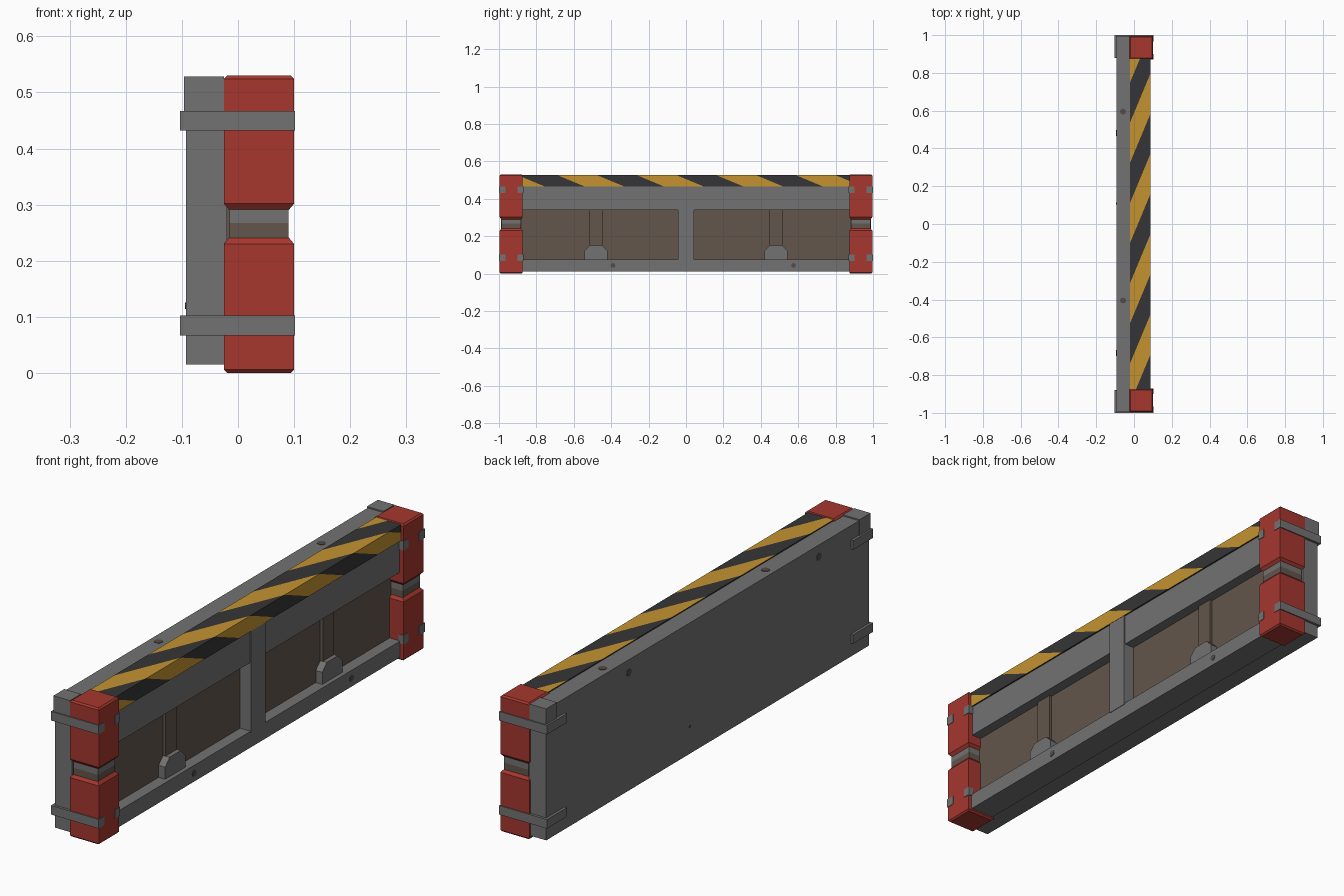
import bpy, bmesh, math
from mathutils import Vector, Matrix

if "Cube" in bpy.data.objects:
    bpy.data.objects.remove(bpy.data.objects["Cube"])


def material(name, r, g, b):
    m = bpy.data.materials.new(name)
    m.diffuse_color = (r, g, b, 1)
    m.use_nodes = True
    m.node_tree.nodes["Principled BSDF"].inputs["Base Color"].default_value = m.diffuse_color
    return m


GREY = material("grey metal", 0.17, 0.17, 0.17)
RED = material("red paint", 0.38, 0.038, 0.028)
YELLOW = material("hazard yellow", 0.55, 0.29, 0.03)
DARK = material("hazard dark", 0.036, 0.036, 0.038)
BROWN = material("brown panel", 0.122, 0.092, 0.07)
SPOT = material("bolt brown", 0.09, 0.07, 0.055)


def finish(name, bm, *mats, recalc=True):
    if recalc:
        bmesh.ops.recalc_face_normals(bm, faces=bm.faces[:])
    me = bpy.data.meshes.new(name)
    bm.to_mesh(me)
    bm.free()
    for m in mats:
        me.materials.append(m)
    ob = bpy.data.objects.new(name, me)
    bpy.context.collection.objects.link(ob)
    return ob


def boxes(name, mat, *specs):
    """Each spec: x0, x1, y0, y1, z0, z1."""
    bm = bmesh.new()
    for x0, x1, y0, y1, z0, z1 in specs:
        mtx = Matrix.Translation(((x0 + x1) / 2, (y0 + y1) / 2, (z0 + z1) / 2))
        mtx = mtx @ Matrix.Diagonal((x1 - x0, abs(y1 - y0), z1 - z0, 1))
        bmesh.ops.create_cube(bm, size=1, matrix=mtx)
    return finish(name, bm, mat)


def stacked(name, mat, x0, x1, y0, y1, levels):
    """Rectangular column; levels are (z, inset)."""
    bm = bmesh.new()
    rings = []
    for z, i in levels:
        rings.append([bm.verts.new(p) for p in (
            (x0 + i, y0 + i, z), (x1 - i, y0 + i, z),
            (x1 - i, y1 - i, z), (x0 + i, y1 - i, z))])
    for a, b in zip(rings, rings[1:]):
        for k in range(4):
            n = (k + 1) % 4
            bm.faces.new((a[k], a[n], b[n], b[k]))
    bm.faces.new(rings[0])
    bm.faces.new(rings[-1])
    return finish(name, bm, mat)


# Main body: back slab, recessed panel, rails and middle divider
boxes("back_slab", GREY, (-0.093, -0.02, -0.99, 0.99, 0.015, 0.523))
boxes("recessed_panel", BROWN, (-0.02, 0.04, -0.88, 0.88, 0.06, 0.36))
boxes("lower_rail", GREY, (-0.019, 0.085, -0.88, 0.88, 0.012, 0.075))
boxes("upper_rail", GREY, (-0.019, 0.082, -0.88, 0.88, 0.34, 0.466))
boxes("middle_divider", GREY, (0.03, 0.087, -0.044, 0.044, 0.07, 0.466))

# Hazard beam: top and front strips cut into slanted stripes
PERIOD, SLOPE, START = 0.425, 2.4, -0.90
X0, X1, Z0, Z1, Y = -0.02, 0.088, 0.465, 0.527, 0.88


def wrapped(p):
    s = p.x if p.z > Z1 - 1e-5 else X1 + Z1 - p.z
    return p.y - SLOPE * s


bm = bmesh.new()
strips = (
    ([(X0, -Y, Z1), (X1, -Y, Z1), (X1, Y, Z1), (X0, Y, Z1)],
     Vector((-SLOPE, 1, 0)), 0),
    ([(X1, -Y, Z0), (X1, Y, Z0), (X1, Y, Z1), (X1, -Y, Z1)],
     Vector((0, 1, SLOPE)), SLOPE * (X1 + Z1)),
)
for pts, normal, offset in strips:
    part = bmesh.new()
    part.faces.new([part.verts.new(p) for p in pts])
    for k in range(-2, 6):
        for edge in (0, 0.5):
            u = START + (k + edge) * PERIOD
            bmesh.ops.bisect_plane(
                part, geom=part.verts[:] + part.edges[:] + part.faces[:],
                plane_co=(0, u + offset, 0), plane_no=normal, dist=1e-6)
    for f in part.faces:
        u = wrapped(f.calc_center_median())
        phase = ((u - START) / PERIOD) % 1
        bm_face = bm.faces.new([bm.verts.new(v.co) for v in f.verts])
        bm_face.material_index = 0 if phase < 0.5 else 1
    part.free()
# beam underside and back
for pts in ([(X0, -Y, Z0), (X0, Y, Z0), (X1, Y, Z0), (X1, -Y, Z0)],
            [(X0, -Y, Z0), (X0, -Y, Z1), (X0, Y, Z1), (X0, Y, Z0)]):
    bm.faces.new([bm.verts.new(p) for p in pts]).material_index = 1
finish("hazard_beam", bm, YELLOW, DARK, recalc=False)

# Small ribs and feet in the two recesses
for side, yc in (("left", -0.482), ("right", 0.482)):
    boxes(side + "_rib", BROWN, (0.035, 0.051, yc - 0.035, yc + 0.035, 0.07, 0.345))
    outline = [(-0.062, 0.07), (0.062, 0.07), (0.062, 0.122), (0.034, 0.15),
               (-0.034, 0.15), (-0.062, 0.122)]
    bm = bmesh.new()
    face = bm.faces.new([bm.verts.new((0.035, yc + a, z)) for a, z in outline])
    ext = bmesh.ops.extrude_face_region(bm, geom=[face])
    for v in ext["geom"]:
        if isinstance(v, bmesh.types.BMVert):
            v.co.x = 0.068
    bmesh.ops.delete(bm, geom=[f for f in bm.faces if f == face], context="FACES_ONLY")
    bm.faces.new([v for v in bm.verts if abs(v.co.x - 0.035) < 1e-5][:6])
    finish(side + "_foot", bm, GREY)

# End posts with core, caps and straps, mirrored along y
for side, s in (("left", -1), ("right", 1)):
    def yr(a, b):
        return (min(s * a, s * b), max(s * a, s * b))
    ya, yb = yr(0.873, 0.996)
    stacked(side + "_lower_post", RED, -0.025, 0.1, ya, yb,
            [(0, 0.006), (0.006, 0), (0.23, 0), (0.242, 0.01)])
    stacked(side + "_upper_post", RED, -0.025, 0.1, ya, yb,
            [(0.29, 0.01), (0.302, 0), (0.524, 0), (0.53, 0.006)])
    core = yr(0.882, 0.987)
    boxes(side + "_core_lower", BROWN, (-0.015, 0.09, *core, 0.23, 0.267))
    boxes(side + "_core_upper", GREY, (-0.015, 0.09, *core, 0.267, 0.3))
    boxes(side + "_top_cap", GREY, (-0.096, -0.025, *yr(0.928, 0.995), 0.455, 0.528))
    for level, z in (("lower", 0.067), ("upper", 0.432)):
        z1 = z + 0.035
        boxes(side + "_" + level + "_strap", GREY,
              (-0.103, 0.102, *yr(0.985, 1.0), z, z1),      # around the end
              (-0.103, -0.09, *yr(0.878, 0.986), z, z1),    # across the back
              (0.08, 0.102, *yr(0.965, 0.986), z, z1),      # outer hook
              (0.08, 0.102, *yr(0.87, 0.9), z, z1))         # inner clip


# Round bolt spots
def spot(name, loc, axis, r=0.016):
    bm = bmesh.new()
    rot = Vector((0, 0, 1)).rotation_difference(Vector(axis)).to_matrix().to_4x4()
    bmesh.ops.create_cone(bm, cap_ends=True, segments=8, radius1=r, radius2=r,
                          depth=0.003, matrix=Matrix.Translation(loc) @ rot)
    finish(name, bm, SPOT)


for i, y in enumerate((0.595, -0.405)):
    spot("top_bolt_%d" % i, (-0.058, y, 0.523), (0, 0, 1))
for i, y in enumerate((-0.39, 0.575)):
    spot("front_bolt_%d" % i, (0.085, y, 0.044), (1, 0, 0), 0.013)
for i, (y, z, r) in enumerate(((0.482, 0.473, 0.015), (-0.683, 0.477, 0.015), (0.108, 0.12, 0.006))):
    spot("back_bolt_%d" % i, (-0.093, y, z), (-1, 0, 0), r)
